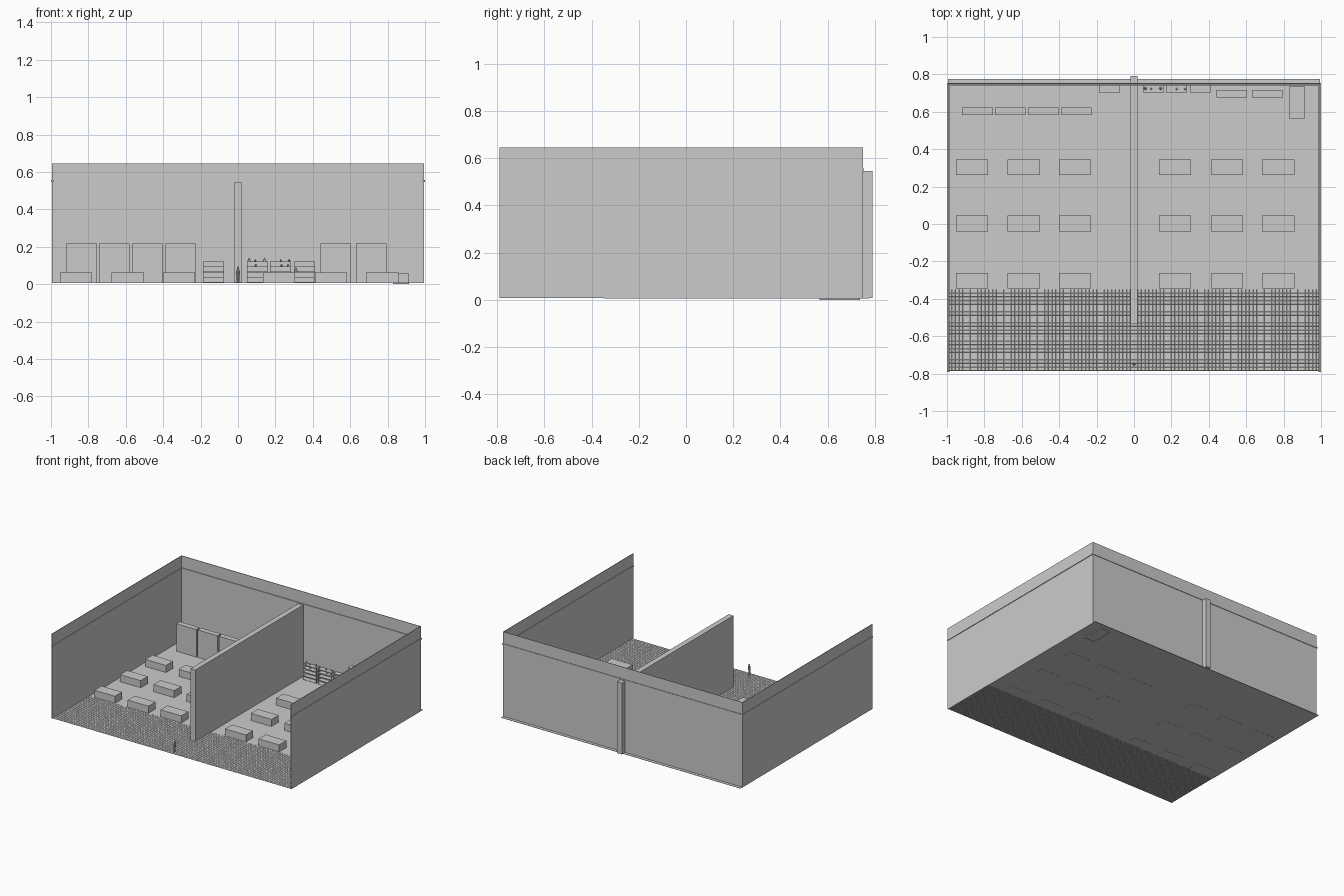
import bpy, bmesh, random
from math import pi
from mathutils import Matrix, Vector

if "Cube" in bpy.data.objects:
    bpy.data.objects.remove(bpy.data.objects["Cube"])

random.seed(4)
F = 0.009      # floor level
TOP = 0.645    # wall top


def new_object(name, bm):
    me = bpy.data.meshes.new(name)
    bm.to_mesh(me)
    bm.free()
    ob = bpy.data.objects.new(name, me)
    bpy.context.collection.objects.link(ob)
    return ob


def add_box(bm, x0, x1, y0, y1, z0, z1):
    m = Matrix.Translation(((x0 + x1) / 2, (y0 + y1) / 2, (z0 + z1) / 2)) \
        @ Matrix.Diagonal((x1 - x0, y1 - y0, z1 - z0, 1))
    bmesh.ops.create_cube(bm, size=1, matrix=m)


def boxes(name, *dims):
    bm = bmesh.new()
    for d in dims:
        add_box(bm, *d)
    return new_object(name, bm)


# Plain floor behind, small raised tiles in front
boxes("floor", (-0.995, 0.995, -0.35, 0.774, F - 0.002, F))
bm = bmesh.new()
bmesh.ops.create_grid(bm, x_segments=100, y_segments=22, size=0.5,
                      matrix=Matrix.Translation((0, -0.5675, F - 0.001))
                      @ Matrix.Diagonal((1.99, 0.435, 1, 1)))
bmesh.ops.inset_individual(bm, faces=bm.faces[:], thickness=0.0015, depth=0.001)
new_object("tiled_floor", bm)

# Outer walls and the trim band round them
T = 0.004
boxes("back_wall", (-0.995, 0.995, 0.75 - T, 0.75, F, TOP))
for side, s in (("left", -1), ("right", 1)):
    xa, xb = sorted((s * 0.995, s * (0.995 - T)))
    boxes(side + "_wall", (xa, xb, -0.79, 0.75, F, TOP))
    xa, xb = sorted((s * 1.0, s * 0.986))
    boxes(side + "_wall_trim", (xa, xb, -0.79, 0.754, 0.547, 0.556))
boxes("back_wall_trim", (-1.0, 1.0, 0.741, 0.754, 0.547, 0.556))

# Dividing wall, running through the back wall as a pillar
boxes("dividing_wall", (-0.02, 0.02, -0.535, 0.79, F, 0.546))

# Counters: three rows of six
for y in (0.303, 0.003, -0.303):
    for x in (-0.867, -0.589, -0.316, 0.22, 0.498, 0.771):
        boxes("counter", (x - 0.086, x + 0.086, y - 0.042, y + 0.042, F - 0.003, 0.062))

# Tall cabinets near the back wall
for x, y in ((-0.837, 0.603), (-0.661, 0.603), (-0.486, 0.603), (-0.308, 0.603),
             (0.522, 0.696), (0.713, 0.696)):
    boxes("tall_cabinet", (x - 0.082, x + 0.082, y - 0.02, y + 0.02, F, 0.216))

# Low bench in the back right corner
boxes("corner_bench", (0.83, 0.913, 0.565, 0.736, 0.0, 0.058))

# Shelf units: boards, with end panels on the left unit and posts on the others
Y0, Y1 = 0.704, 0.742
LEVELS = (F - 0.002, 0.035, 0.063, 0.091, 0.117)
for i, x in enumerate((-0.131, 0.104, 0.228, 0.356)):
    x0, x1 = x - 0.056, x + 0.056
    dims = [(x0, x1, Y0, Y1, z, z + 0.004) for z in LEVELS]
    if i == 0:
        dims += [(x0, x0 + 0.003, Y0, Y1, F, 0.121), (x1 - 0.003, x1, Y0, Y1, F, 0.121)]
    else:
        dims += [(a, a + 0.003, b, b + 0.003, F, 0.121)
                 for a in (x0, x1 - 0.003) for b in (Y0, Y1 - 0.003)]
    dims.append((x0, x1, Y1 - 0.002, Y1, F, 0.121))
    boxes("shelf_unit", *dims)

# Small goods on the shelves: cones and round pieces
bm = bmesh.new()
for x, z in ((0.06, 0.121), (0.142, 0.121), (0.31, 0.067)):
    bmesh.ops.create_cone(bm, cap_ends=True, segments=10, radius1=0.008, radius2=0.001,
                          depth=0.02, matrix=Matrix.Translation((x, 0.725, z + 0.01)))
for x in (0.1, 0.235, 0.275):
    for z in (0.095, 0.121):
        bmesh.ops.create_icosphere(bm, subdivisions=2, radius=0.005, matrix=Matrix.Translation(
            (x + random.uniform(-0.01, 0.01), 0.722, z + 0.005)))
new_object("shelf_goods", bm)


# Standing figure at the front
def limb(bm, a, b, r1, r2):
    a, b = Vector(a), Vector(b)
    rot = (b - a).to_track_quat('Z', 'Y').to_matrix().to_4x4()
    bmesh.ops.create_cone(bm, cap_ends=True, segments=8, radius1=r1, radius2=r2,
                          depth=(b - a).length, matrix=Matrix.Translation((a + b) / 2) @ rot)


bm = bmesh.new()
y = -0.752
for s in (-1, 1):
    limb(bm, (s * 0.004, y, F), (s * 0.004, y, 0.052), 0.0025, 0.004)
    limb(bm, (s * 0.009, y, 0.046), (s * 0.007, y, 0.077), 0.0015, 0.002)
    add_box(bm, s * 0.004 - 0.0025, s * 0.004 + 0.0025, y - 0.008, y + 0.003, F, F + 0.003)
limb(bm, (0, y, 0.05), (0, y, 0.079), 0.006, 0.007)
limb(bm, (0, y, 0.079), (0, y, 0.083), 0.002, 0.002)
bmesh.ops.create_uvsphere(bm, u_segments=10, v_segments=8, radius=0.006,
                          matrix=Matrix.Translation((0, y, 0.088)))
new_object("standing_figure", bm)
